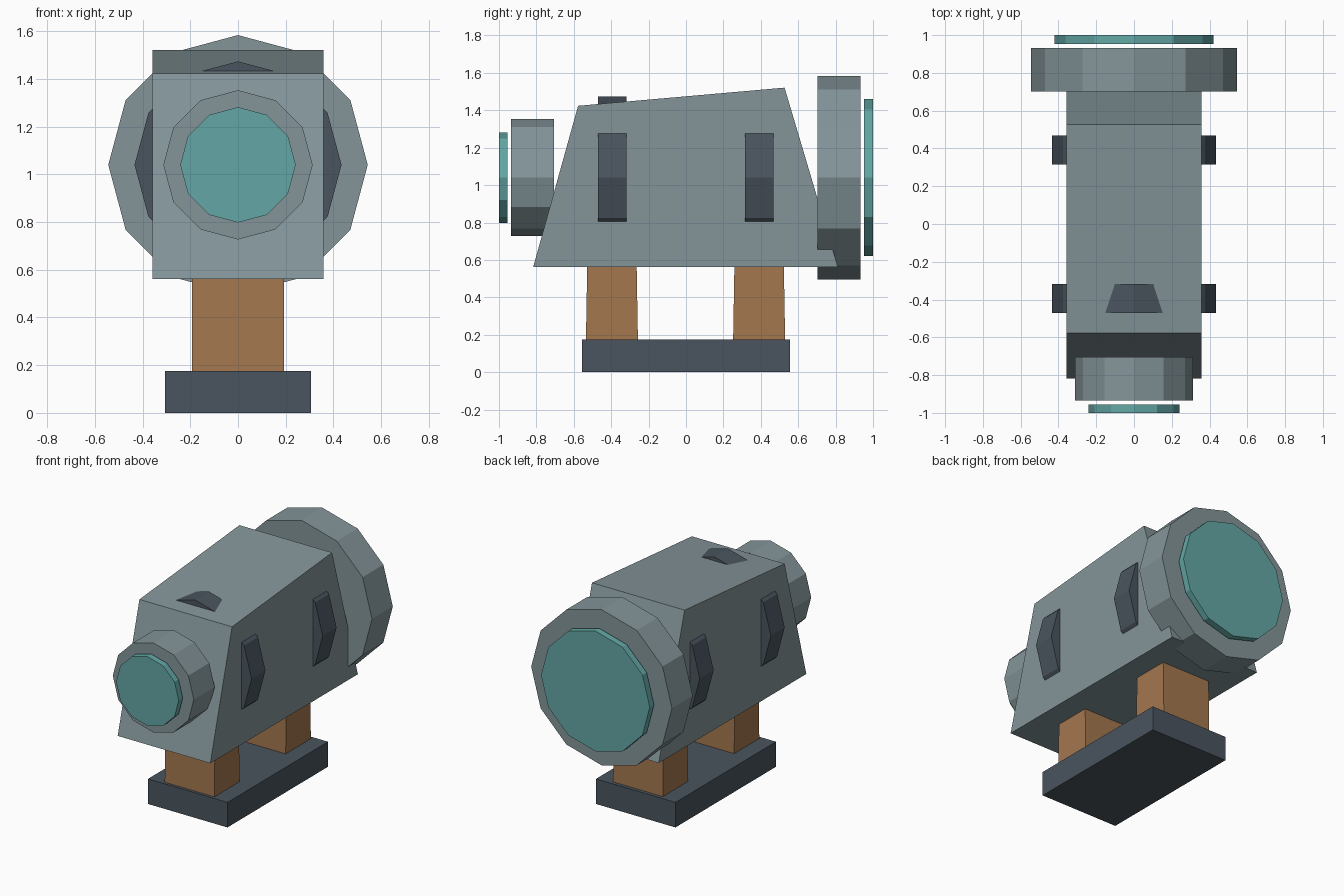
import bpy, bmesh, math
from mathutils import Matrix

if "Cube" in bpy.data.objects:
    bpy.data.objects.remove(bpy.data.objects["Cube"])

AXIS_Z = 1.04  # height of the barrel axis


def material(name, rgb):
    mat = bpy.data.materials.new(name)
    mat.diffuse_color = (*rgb, 1)
    mat.use_nodes = True
    mat.node_tree.nodes["Principled BSDF"].inputs["Base Color"].default_value = mat.diffuse_color
    return mat


SHELL = material("grey_shell", (0.23, 0.30, 0.32))
DARK = material("dark_metal", (0.068, 0.089, 0.112))
WOOD = material("brown_post", (0.37, 0.185, 0.078))
GLASS = material("teal_glass", (0.125, 0.39, 0.38))


def finish(name, bm, mat):
    bmesh.ops.recalc_face_normals(bm, faces=bm.faces)
    mesh = bpy.data.meshes.new(name)
    bm.to_mesh(mesh)
    bm.free()
    mesh.materials.append(mat)
    obj = bpy.data.objects.new(name, mesh)
    bpy.context.collection.objects.link(obj)


def side_prism(name, profile, half_width, mat):
    """Extrude a (y, z) side profile across x."""
    bm = bmesh.new()
    face = bm.faces.new([bm.verts.new((-half_width, y, z)) for y, z in profile])
    extruded = bmesh.ops.extrude_face_region(bm, geom=[face])["geom"]
    verts = [g for g in extruded if isinstance(g, bmesh.types.BMVert)]
    bmesh.ops.translate(bm, verts=verts, vec=(2 * half_width, 0, 0))
    finish(name, bm, mat)


def disc(name, y0, y1, radius, mat):
    """Twelve-sided disc along y, with a corner pointing straight up."""
    bm = bmesh.new()
    place = (Matrix.Translation((0, (y0 + y1) / 2, AXIS_Z))
             @ Matrix.Rotation(math.pi / 2, 4, 'X'))
    bmesh.ops.create_cone(bm, cap_ends=True, segments=12, radius1=radius,
                          radius2=radius, depth=y1 - y0, matrix=place)
    finish(name, bm, mat)


# Base plate and the two slightly tapered posts
side_prism("base_plate", [(-0.555, 0), (0.555, 0), (0.555, 0.175), (-0.555, 0.175)],
           0.307, DARK)
for name, y in (("front_post", -0.396), ("rear_post", 0.391)):
    side_prism(name, [(y - 0.139, 0.17), (y + 0.139, 0.17),
                      (y + 0.132, 0.58), (y - 0.132, 0.58)], 0.192, WOOD)

# Wedge-shaped housing
side_prism("housing", [(-0.817, 0.562), (0.812, 0.562), (0.527, 1.521), (-0.577, 1.424)],
           0.358, SHELL)

# Bands showing through the housing
disc("front_band", -0.47, -0.317, 0.434, DARK)
disc("rear_band", 0.315, 0.468, 0.434, DARK)

# Small front and large rear barrel rings with their lenses
disc("front_ring", -0.935, -0.705, 0.313, SHELL)
disc("front_lens", -1.0, -0.955, 0.242, GLASS)
disc("rear_ring", 0.702, 0.932, 0.544, SHELL)
disc("rear_lens", 0.953, 1.0, 0.42, GLASS)
